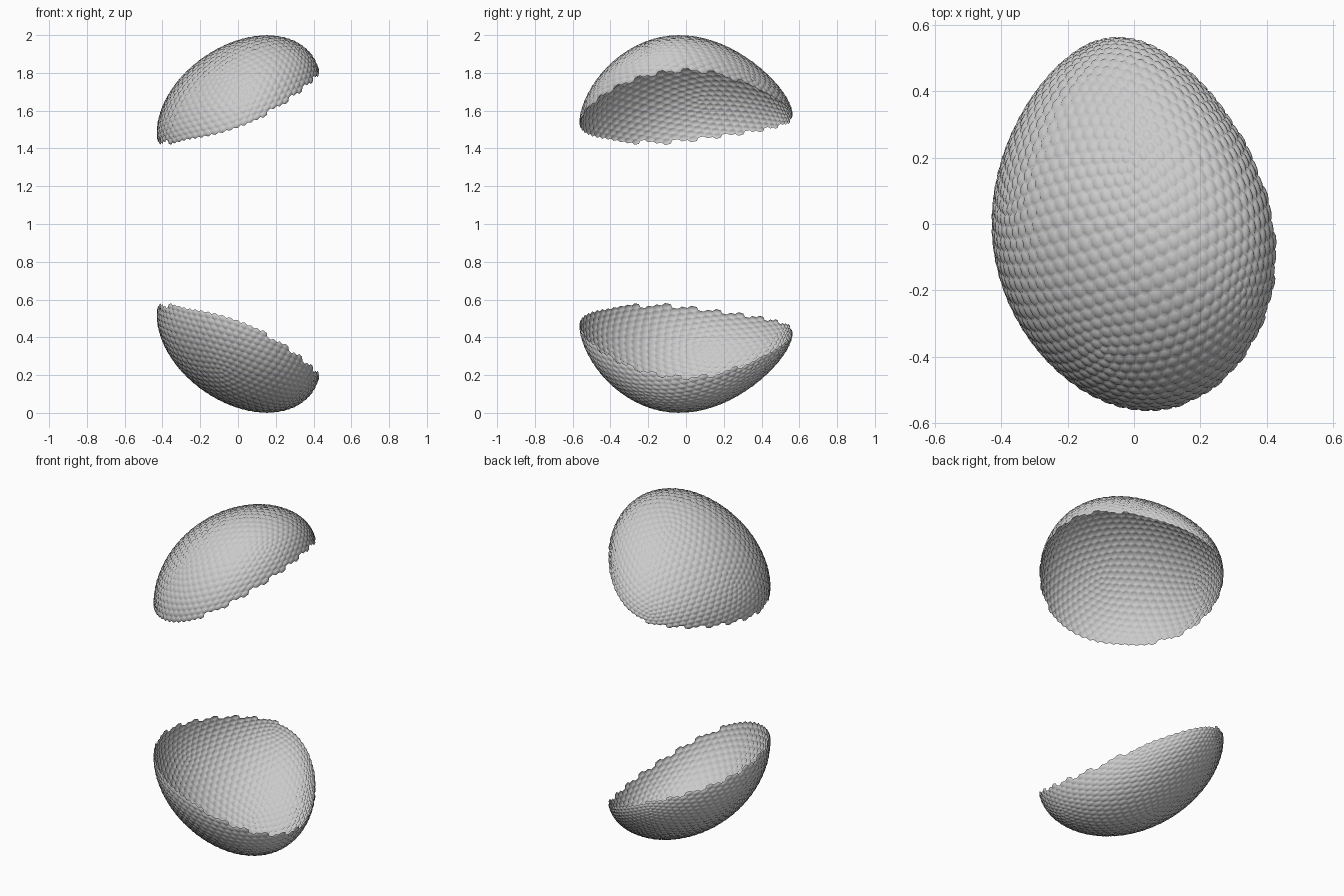
import bpy, bmesh, math
from mathutils import Vector, Matrix

if "Cube" in bpy.data.objects:
    bpy.data.objects.remove(bpy.data.objects["Cube"])

FREQ = 14          # hexagon density of the shell pattern
BUMP = 0.006       # bump height
ROLL = 0.15        # roll of the break line around the long axis
CUT = -0.03        # offset of the break line


def egg_point(d):
    """Map a unit direction onto the tilted, flattened egg (pointed end at +y)."""
    s = d.y
    k = 1 - 0.1 * s - 0.115 * s * s
    x = 0.425 * k * d.x - 0.045 * s
    z = 0.38 - 0.022 * s + 0.075 * s * s
    z += k * (1 - 0.06 * s) * (-0.133 * d.x + 0.352 * d.z)
    return Vector((x, 0.561 * s, z))


# geodesic sphere whose vertices become the hexagon centres
geo = bmesh.new()
bmesh.ops.create_icosphere(geo, subdivisions=1, radius=1)
bmesh.ops.subdivide_edges(geo, edges=geo.edges[:], cuts=FREQ - 1, use_grid_fill=True)
bmesh.ops.triangulate(geo, faces=[f for f in geo.faces if len(f.verts) > 3])
for v in geo.verts:
    v.co.normalize()
bmesh.ops.rotate(geo, verts=geo.verts[:], matrix=Matrix.Rotation(0.3, 3, 'X'))

# lower half shell: one raised pad per hexagon, ragged rim left by whole cells
bm = bmesh.new()
corner = {}
for v in geo.verts:
    c = v.co
    if c.z * math.cos(ROLL) + c.x * math.sin(ROLL) > CUT:
        continue
    t1 = c.orthogonal().normalized()
    t2 = c.cross(t1)
    faces = sorted(v.link_faces, key=lambda f: math.atan2(
        (f.calc_center_median() - c).dot(t2), (f.calc_center_median() - c).dot(t1)))
    low = []
    for f in faces:
        if f not in corner:
            corner[f] = bm.verts.new(egg_point(f.calc_center_median().normalized()))
        low.append(corner[f])
    n = len(low)
    mid = sum((p.co for p in low), Vector()) / n
    normal = Vector()
    for i in range(n):
        normal += (low[i].co - mid).cross(low[(i + 1) % n].co - mid)
    normal.normalize()
    ring = [bm.verts.new(mid.lerp(p.co, 0.68) + normal * BUMP * 0.75) for p in low]
    top = bm.verts.new(egg_point(c) + normal * BUMP)
    for i in range(n):
        j = (i + 1) % n
        bm.faces.new((low[i], low[j], ring[j], ring[i]))
        bm.faces.new((ring[i], ring[j], top))
geo.free()

# centre on the origin and rest on the ground
for axis in range(3):
    vals = [v.co[axis] for v in bm.verts]
    off = min(vals) if axis == 2 else (min(vals) + max(vals)) / 2
    for v in bm.verts:
        v.co[axis] -= off


def add_shell(name):
    me = bpy.data.meshes.new(name)
    bm.to_mesh(me)
    me.shade_smooth()
    ob = bpy.data.objects.new(name, me)
    bpy.context.collection.objects.link(ob)


add_shell("lower_eggshell")

# upper half shell mirrored about z = 1
for v in bm.verts:
    v.co.z = 2 - v.co.z
bmesh.ops.reverse_faces(bm, faces=bm.faces[:])
add_shell("upper_eggshell")
bm.free()
